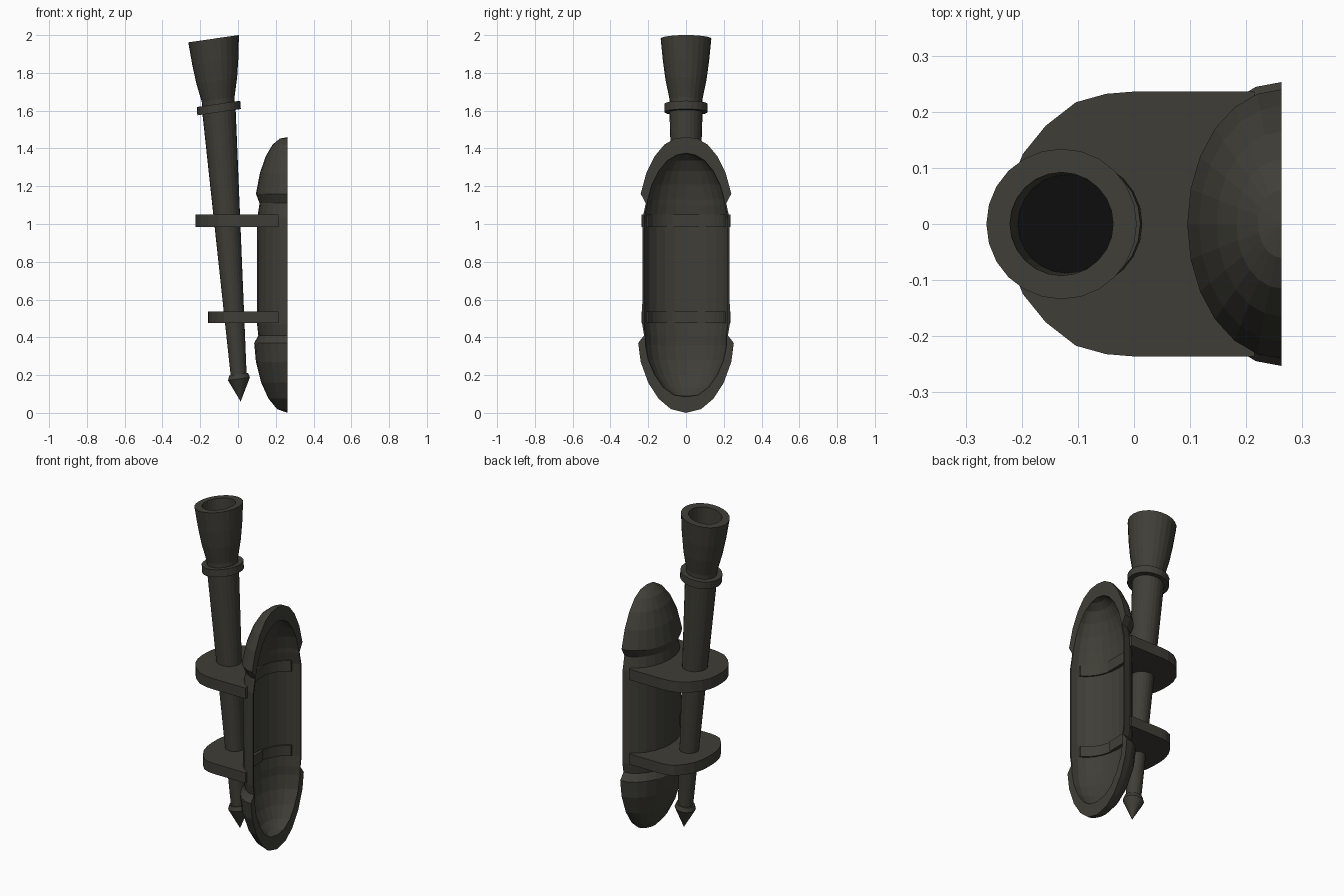
import bpy, bmesh
from math import sin, cos, pi, sqrt

cube = bpy.data.objects.get("Cube")
if cube:
    bpy.data.objects.remove(cube)


def make_material(name, color):
    m = bpy.data.materials.new(name)
    m.use_nodes = True
    m.diffuse_color = color
    m.node_tree.nodes["Principled BSDF"].inputs["Base Color"].default_value = color
    return m


olive = make_material("dark_olive", (0.05, 0.048, 0.038, 1))
black = make_material("black", (0.004, 0.004, 0.004, 1))


def finish(name, bm, mat):
    bmesh.ops.remove_doubles(bm, verts=bm.verts, dist=0.0002)
    bmesh.ops.recalc_face_normals(bm, faces=bm.faces)
    mesh = bpy.data.meshes.new(name)
    bm.to_mesh(mesh)
    bm.free()
    mesh.materials.append(mat)
    ob = bpy.data.objects.new(name, mesh)
    bpy.context.collection.objects.link(ob)
    return ob


def skin(bm, rows, closed=False):
    """Join neighbouring rows of points with quads."""
    grid = [[bm.verts.new(p) for p in row] for row in rows]
    pairs = list(zip(grid, grid[1:]))
    for a, b in pairs:
        n = len(a)
        for i in range(n if closed else n - 1):
            j = (i + 1) % n
            bm.faces.new((a[i], a[j], b[j], b[i]))
    return grid


# Half shell: flattened half revolve with a wall, open towards +x
CUT, FLAT, STEPS = 0.263, 0.7, 12
outer = [(0, 1.46), (.06, 1.452), (.115, 1.42), (.165, 1.36), (.21, 1.27), (.24, 1.16),
         (.213, 1.11), (.23, 1.03), (.232, .47), (.222, .41), (.253, .37),
         (.24, .27), (.2, .16), (.145, .075), (.08, .02), (0, 0)]
inner = [(0, 1.375), (.05, 1.365), (.1, 1.335), (.145, 1.28), (.18, 1.21), (.203, 1.13),
         (.207, 1.1), (.222, 1.03), (.222, .47), (.215, .41), (.215, .36),
         (.2, .28), (.165, .2), (.12, .135), (.065, .095), (0, .085)]


def half_ring(r, z):
    angles = [pi / 2 + pi * i / STEPS for i in range(STEPS + 1)]
    return [(CUT + FLAT * r * cos(a), r * sin(a), z) for a in angles]


bm = bmesh.new()
out_grid = skin(bm, [half_ring(*p) for p in outer])
in_grid = skin(bm, [half_ring(*p) for p in inner])
for side in (0, -1):
    for k in range(len(outer) - 1):
        bm.faces.new((out_grid[k][side], out_grid[k + 1][side],
                      in_grid[k + 1][side], in_grid[k][side]))
finish("half_shell", bm, olive)


# Brackets: rounded plates that hug the shell, each with a small inner tab
def bracket(name, tip, z0, z1, tab):
    half = [(1, .03), (.97, .075), (.88, .125), (.7, .175), (.46, .217), (.22, .232), (0, .236)]
    edge = [(tip * f, y) for f, y in half] + [(.215, .236)]
    hollow = []
    for i in range(9):
        y = .2 * (1 - i / 8)
        hollow.append((CUT - FLAT * sqrt(.211 ** 2 - y * y), y))
    upper = edge + hollow
    loop = upper + [(x, -y) for x, y in reversed(upper[:-1])]
    bm = bmesh.new()
    face = bm.faces.new([bm.verts.new((x, y, z0)) for x, y in loop])
    res = bmesh.ops.extrude_face_region(bm, geom=[face])
    top = [v for v in res["geom"] if isinstance(v, bmesh.types.BMVert)]
    bmesh.ops.translate(bm, verts=top, vec=(0, 0, z1 - z0))
    finish(name, bm, olive)
    bm = bmesh.new()
    bmesh.ops.create_cube(bm, size=1)
    bmesh.ops.scale(bm, verts=bm.verts, vec=(.05, 2 * tab, z1 - z0))
    bmesh.ops.translate(bm, verts=bm.verts, vec=(.103, 0, (z0 + z1) / 2))
    finish(name + "_tab", bm, olive)


bracket("upper_bracket", -.225, .985, 1.05, .07)
bracket("lower_bracket", -.16, .475, .538, .055)

# Leaning tube parts: rings sit on a slanted axis and tilt with it
SIDES = 24


def tilted_ring(r, h):
    cx = .014 - .0745 * (h - .06)
    ring = [2 * pi * i / SIDES for i in range(SIDES)]
    return [(cx + r * cos(a), r * sin(a), h + .145 * r * cos(a)) for a in ring]


def lathe(name, profile, mat=olive):
    bm = bmesh.new()
    skin(bm, [tilted_ring(*p) for p in profile], closed=True)
    finish(name, bm, mat)


lathe("pointed_tip", [(0, .06), (.058, .18), (.05, .205), (0, .205)])
lathe("tapered_tube", [(0, .2), (.042, .2), (.088, 1.6), (0, 1.6)])
lathe("collar", [(.08, 1.592), (.115, 1.592), (.115, 1.636), (.08, 1.636)])
lathe("flared_muzzle", [(.085, 1.6), (.087, 1.66), (.108, 1.76), (.122, 1.86), (.134, 1.981),
                        (.092, 1.981), (.088, 1.84), (0, 1.84)])
lathe("bore_floor", [(0, 1.842), (.088, 1.842), (.088, 1.846), (0, 1.846)], black)
